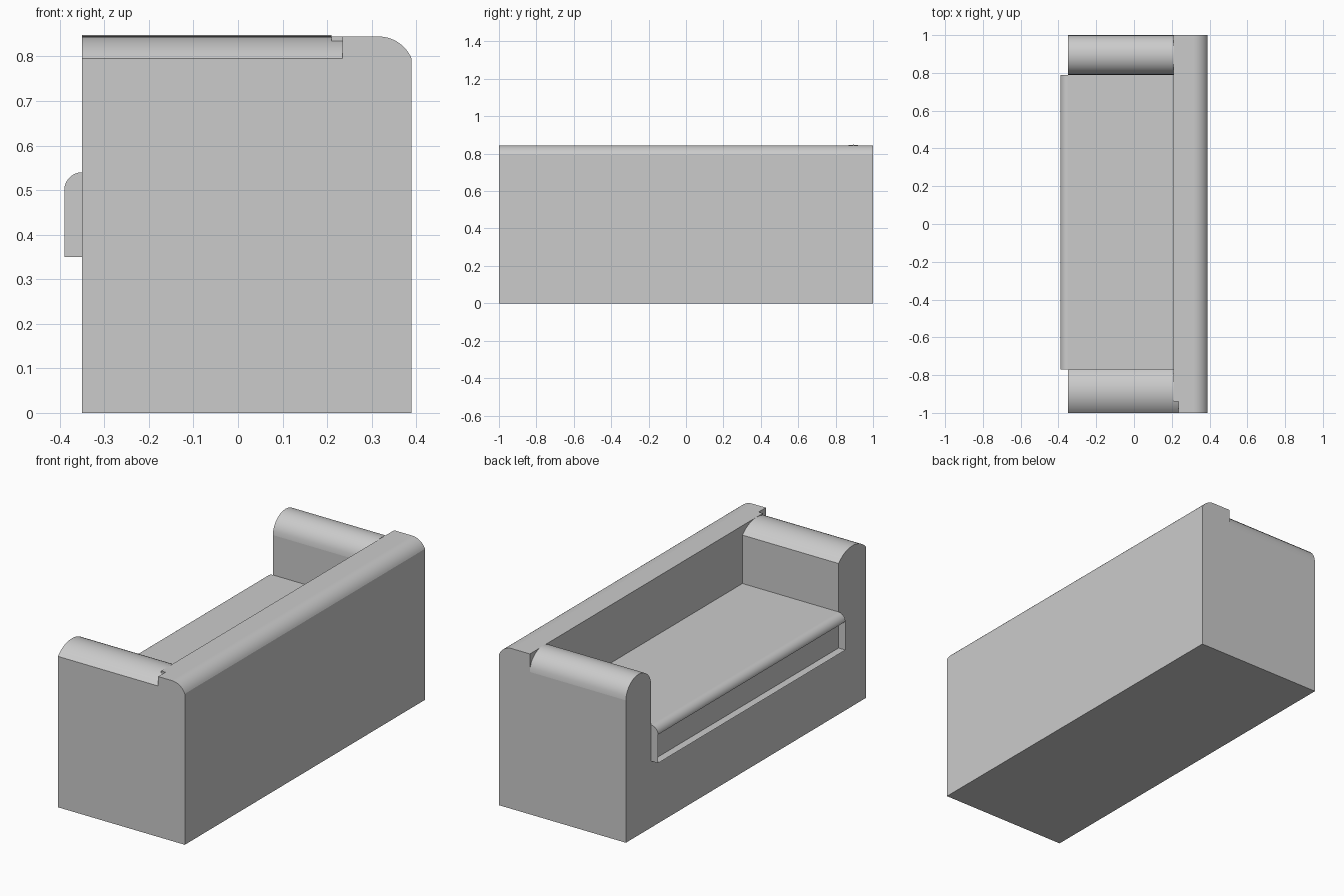
import bpy, bmesh, math

if "Cube" in bpy.data.objects:
    bpy.data.objects.remove(bpy.data.objects["Cube"])

fabric = bpy.data.materials.new("grey_fabric")
fabric.diffuse_color = (0.6, 0.6, 0.6, 1)
fabric.use_nodes = True
fabric.node_tree.nodes["Principled BSDF"].inputs["Base Color"].default_value = fabric.diffuse_color


def arc(cx, cz, rx, rz, a0, a1, n=14):
    """Points on an elliptical arc, angles in degrees."""
    out = []
    for i in range(n + 1):
        a = math.radians(a0 + (a1 - a0) * i / n)
        out.append((cx + rx * math.cos(a), cz + rz * math.sin(a)))
    return out


def extrude(name, profile, axis, a, b, drop=None):
    """Sweep a (horizontal, z) profile from a to b along x or y.
    Short curved strips are smooth, broad faces stay flat."""
    def place(p, t):
        return (t, p[0], p[1]) if axis == "x" else (p[0], t, p[1])
    bm = bmesh.new()
    va = [bm.verts.new(place(p, a)) for p in profile]
    vb = [bm.verts.new(place(p, b)) for p in profile]
    bm.faces.new(va)
    bm.faces.new(vb)
    n = len(profile)
    for i in range(n):
        j = (i + 1) % n
        f = bm.faces.new((va[i], va[j], vb[j], vb[i]))
        f.smooth = math.dist(profile[i], profile[j]) < 0.035
    bmesh.ops.recalc_face_normals(bm, faces=bm.faces)
    if drop:
        bmesh.ops.delete(bm, geom=[f for f in bm.faces if drop(f)], context="FACES")
    me = bpy.data.meshes.new(name)
    bm.to_mesh(me)
    bm.free()
    me.materials.append(fabric)
    ob = bpy.data.objects.new(name, me)
    bpy.context.collection.objects.link(ob)
    return ob


FRONT, BACK_IN, BACK_OUT = -0.35, 0.21, 0.39
Y0, Y1 = -0.77, 0.79          # inner faces of the two arms

# Seat base between the arms
extrude("seat_base", [(Y0, 0), (Y1, 0), (Y1, 0.54), (Y0, 0.54)], "x", FRONT, BACK_IN)

# Arm with a full round top
mid, half = (Y1 + 1) / 2, (1 - Y1) / 2
extrude("round_arm", [(Y1, 0), (1, 0)] + arc(mid, 0.75, half, 0.098, 0, 180),
        "x", FRONT, BACK_IN)

# Arm with a shallow domed top
mid, half, rise = (Y0 - 1) / 2, (Y0 + 1) / 2, 0.05
r = (half ** 2 + rise ** 2) / (2 * rise)
t = math.degrees(math.asin(half / r))
extrude("domed_arm", [(-1, 0), (Y0, 0)] + arc(mid, 0.845 - r, r, r, 90 - t, 90 + t),
        "x", FRONT, 0.235)


# Backrest with a rounded rear top edge, slightly thinner at one end
def back_profile(x):
    r = 0.081
    end = 90 - math.degrees(math.acos(1 - 0.05 / r))
    return [(x, 0), (BACK_OUT, 0)] + arc(0.315, 0.845 - r, r, r, end, 90) + [(x, 0.845)]


extrude("backrest", back_profile(BACK_IN), "y", -0.94, 1)
extrude("backrest_end", back_profile(0.235), "y", -1, -0.94)

# Cushion front lip: rolled top edge, open at the front
lip = [(FRONT, 0.35), (-0.39, 0.35)] + arc(FRONT, 0.50, 0.04, 0.04, 180, 90)
extrude("cushion_lip", lip, "y", Y0, Y1,
        drop=lambda f: abs(f.normal.x) > 0.999)
